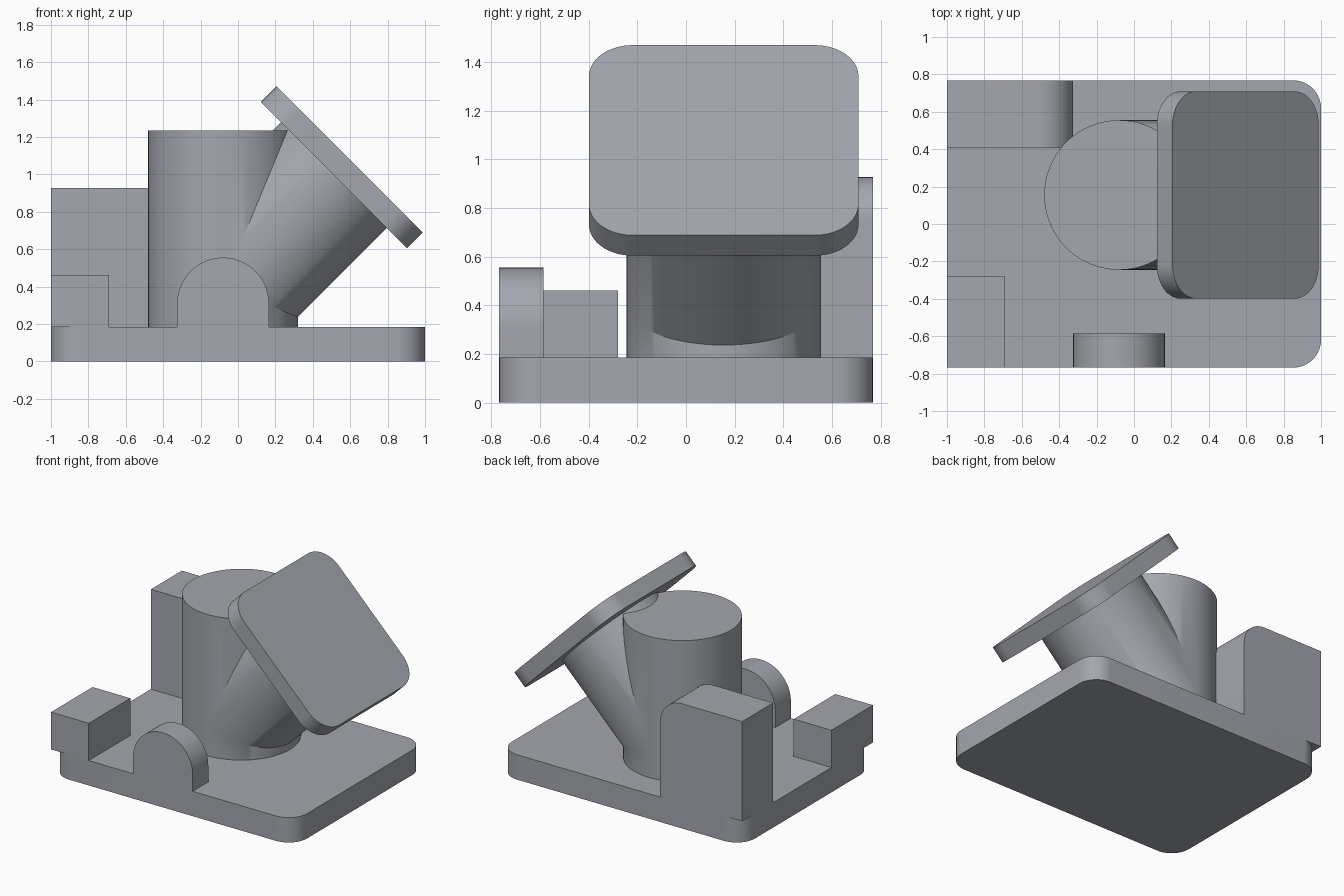
import bpy, bmesh, math
from mathutils import Matrix, Vector

if "Cube" in bpy.data.objects:
    bpy.data.objects.remove(bpy.data.objects["Cube"])

grey = bpy.data.materials.new("steel_grey")
grey.diffuse_color = (0.37, 0.385, 0.425, 1)
grey.use_nodes = True
grey.node_tree.nodes["Principled BSDF"].inputs["Base Color"].default_value = grey.diffuse_color


def arc(cx, cy, r, a0, a1, n=16):
    return [(cx + r * math.cos(math.radians(a0 + (a1 - a0) * i / n)),
             cy + r * math.sin(math.radians(a0 + (a1 - a0) * i / n))) for i in range(n + 1)]


def rounded_rect(w, h, r):
    x, y = w / 2 - r, h / 2 - r
    return arc(x, y, r, 0, 90) + arc(-x, y, r, 90, 180) + arc(-x, -y, r, 180, 270) + arc(x, -y, r, 270, 360)


def prism(name, profile, depth, location, rotation=Matrix()):
    """Extrude a flat profile along its local z, then rotate and place it."""
    bm = bmesh.new()
    face = bm.faces.new([bm.verts.new((x, y, 0)) for x, y in profile])
    top = bmesh.ops.extrude_face_region(bm, geom=[face])["geom"]
    bmesh.ops.translate(bm, vec=(0, 0, depth), verts=[v for v in top if isinstance(v, bmesh.types.BMVert)])
    bmesh.ops.recalc_face_normals(bm, faces=bm.faces)
    bm.transform(Matrix.Translation(location) @ rotation)
    mesh = bpy.data.meshes.new(name)
    bm.to_mesh(mesh)
    bm.free()
    mesh.materials.append(grey)
    obj = bpy.data.objects.new(name, mesh)
    bpy.context.collection.objects.link(obj)
    return obj


def fuse(target, *others):
    bpy.context.view_layer.objects.active = target
    for other in others:
        mod = target.modifiers.new("union", 'BOOLEAN')
        mod.operation, mod.solver, mod.object = 'UNION', 'EXACT', other
        bpy.ops.object.modifier_apply(modifier=mod.name)
        bpy.data.objects.remove(other)


upright = Matrix.Rotation(math.pi / 2, 4, 'X')   # profile y becomes z, extrudes to the front
tilt = Matrix.Rotation(math.pi / 4, 4, 'Y')      # extrudes up and to the right
T = 0.185                                        # base thickness
circle = arc(0, 0, 0.4, 0, 360, 96)[:-1]

# Base plate with the front lug and the two left blocks
base = prism("base", rounded_rect(2, 1.536, 0.15), T, (0, 0, 0))
lug = prism("front_lug", [(-0.325, T)] + arc(-0.08, 0.31, 0.245, 180, 0, 40) + [(0.165, T)],
            0.183, (0, -0.585, 0), upright)
front_block = prism("front_block", [(-1, T), (-0.69, T), (-0.69, 0.462), (-1, 0.462)],
                    0.488, (0, -0.28, 0), upright)
back_block = prism("back_block", [(-1, T), (-0.325, T)] + arc(-0.505, 0.747, 0.18, 0, 90) + [(-1, 0.927)],
                   0.363, (0, 0.768, 0), upright)
fuse(base, lug, front_block, back_block)

# Upright post and its 45 degree branch
elbow = Vector((-0.08, 0.155, 0.4025))
axis = Vector((1, 0, 1)).normalized()
inner = Vector((0.5125, 0.155, 0.995))
post = prism("post", circle, 1.235 - 0.1, (elbow.x, elbow.y, 0.1))
branch = prism("branch", circle, (inner - elbow).length + 0.03, elbow, tilt)
fuse(post, branch)

# Tilted flange
flange = prism("flange", rounded_rect(1.105, 1.108, 0.18), 0.119, inner, tilt)

for obj in (base, post, flange):
    bpy.ops.object.select_all(action='DESELECT')
    obj.select_set(True)
    bpy.context.view_layer.objects.active = obj
    bpy.ops.object.shade_smooth_by_angle(angle=math.radians(30))
